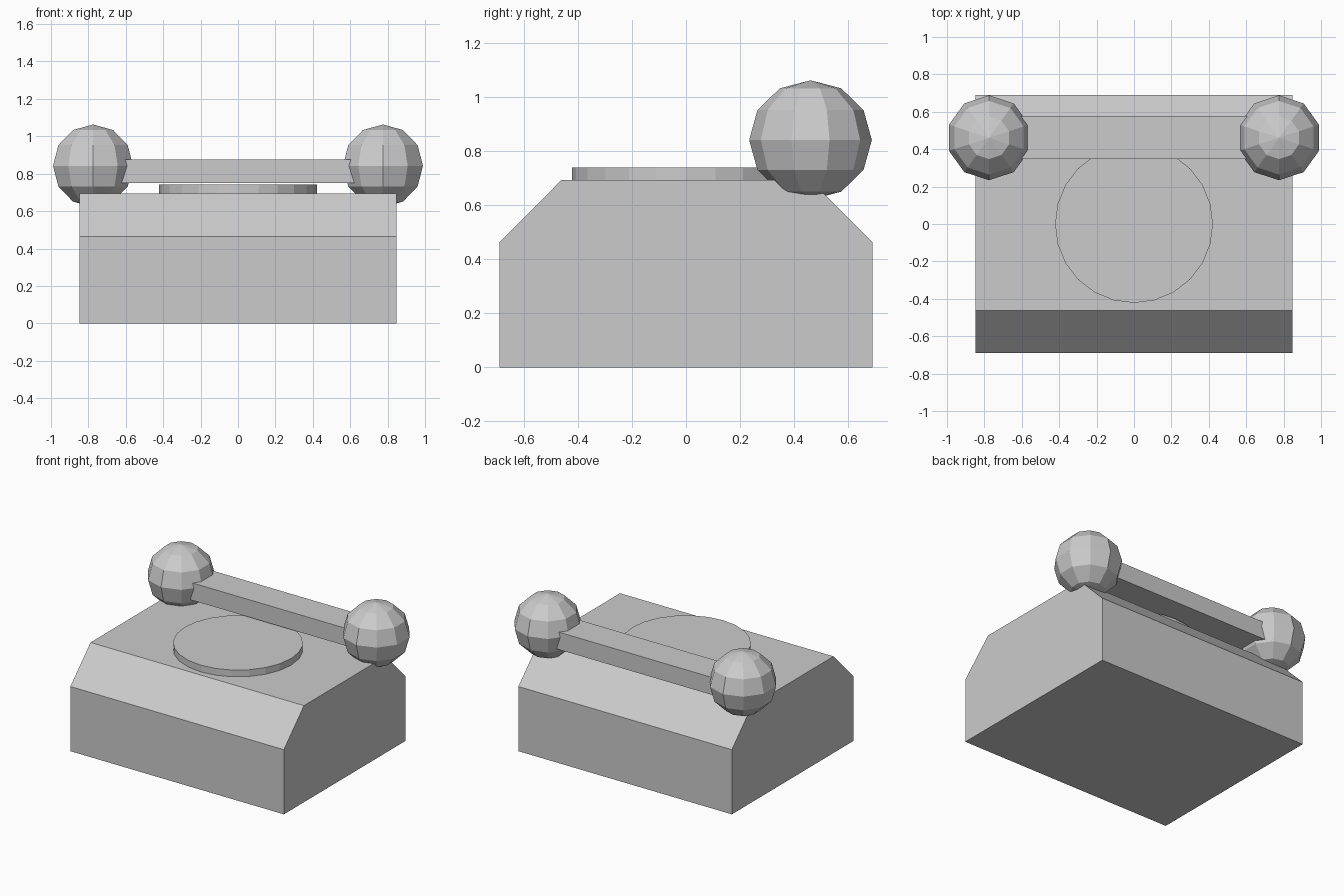
import bpy, bmesh
from mathutils import Matrix

if "Cube" in bpy.data.objects:
    bpy.data.objects.remove(bpy.data.objects["Cube"])

grey = bpy.data.materials.new("plain grey")
grey.diffuse_color = (0.6, 0.6, 0.6, 1)
grey.use_nodes = True
grey.node_tree.nodes["Principled BSDF"].inputs["Base Color"].default_value = grey.diffuse_color


def add_part(name, bm):
    bmesh.ops.recalc_face_normals(bm, faces=bm.faces)
    mesh = bpy.data.meshes.new(name)
    bm.to_mesh(mesh)
    bm.free()
    mesh.materials.append(grey)
    obj = bpy.data.objects.new(name, mesh)
    bpy.context.collection.objects.link(obj)
    return obj


# Body: side profile with two sloped top edges, extruded across x
profile = [(-0.69, 0), (0.69, 0), (0.69, 0.464), (0.462, 0.693),
           (-0.462, 0.693), (-0.69, 0.464)]
bm = bmesh.new()
side = bm.faces.new([bm.verts.new((-0.847, y, z)) for y, z in profile])
ext = bmesh.ops.extrude_face_region(bm, geom=[side])
bmesh.ops.translate(bm, vec=(1.694, 0, 0),
                    verts=[v for v in ext["geom"] if isinstance(v, bmesh.types.BMVert)])
add_part("body", bm)

# Dial: thin disc set on the top
bm = bmesh.new()
bmesh.ops.create_cone(bm, cap_ends=True, segments=24, radius1=0.422, radius2=0.422,
                      depth=0.08, matrix=Matrix.Translation((0, 0, 0.701)))
add_part("dial", bm)

# Handset bar
bm = bmesh.new()
bmesh.ops.create_cube(bm, size=1, matrix=Matrix.Translation((0, 0.462, 0.813))
                      @ Matrix.Diagonal((1.5, 0.23, 0.125, 1)))
add_part("handset_bar", bm)

# Handset ends: low-poly balls
for name, s in (("handset_left_end", -1), ("handset_right_end", 1)):
    bm = bmesh.new()
    bmesh.ops.create_uvsphere(bm, u_segments=10, v_segments=6, radius=1,
                              matrix=Matrix.Translation((s * 0.775, 0.461, 0.842))
                              @ Matrix.Diagonal((0.225, 0.227, 0.221, 1)))
    add_part(name, bm)
